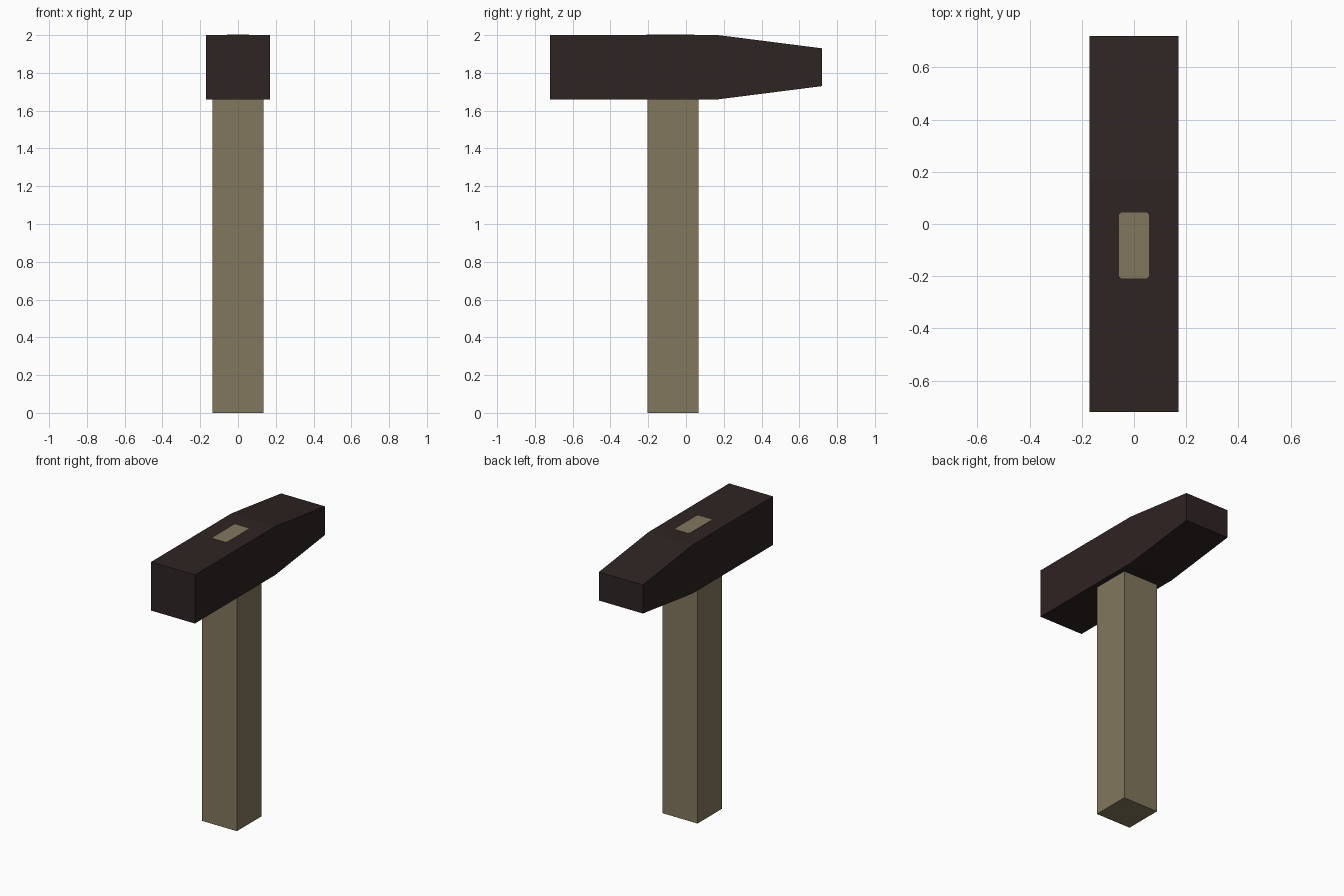
import bpy

cube = bpy.data.objects.get("Cube")
if cube:
    bpy.data.objects.remove(cube, do_unlink=True)


def material(name, rgb):
    mat = bpy.data.materials.new(name)
    mat.use_nodes = True
    mat.diffuse_color = (*rgb, 1)
    bsdf = next(n for n in mat.node_tree.nodes if n.type == 'BSDF_PRINCIPLED')
    bsdf.inputs["Base Color"].default_value = (*rgb, 1)
    return mat


def prism(name, outline, offset, mat):
    """Extrude a counter-clockwise 3D outline along an offset vector."""
    n = len(outline)
    far = [tuple(a + b for a, b in zip(p, offset)) for p in outline]
    faces = [tuple(reversed(range(n))), tuple(range(n, 2 * n))]
    faces += [(i, (i + 1) % n, n + (i + 1) % n, n + i) for i in range(n)]
    mesh = bpy.data.meshes.new(name)
    mesh.from_pydata(outline + far, [], faces)
    mesh.materials.append(mat)
    obj = bpy.data.objects.new(name, mesh)
    bpy.context.collection.objects.link(obj)
    return obj


wood = material("weathered_wood", (0.225, 0.185, 0.112))
iron = material("dark_iron", (0.028, 0.017, 0.017))

# Square wooden handle
prism("handle", [(-0.135, -0.205, 0), (0.135, -0.205, 0),
                 (0.135, 0.065, 0), (-0.135, 0.065, 0)], (0, 0, 1.66), wood)

# Head: side profile with a tapered peen at the back
profile = [(-0.72, 1.66), (0.17, 1.66), (0.72, 1.73),
           (0.72, 1.93), (0.17, 2.0), (-0.72, 2.0)]
prism("head", [(-0.17, y, z) for y, z in profile], (0.34, 0, 0), iron)

# End of the handle showing through the top, with clipped corners
hx, hy, c, cy = 0.057, 0.127, 0.009, -0.082
corners = [(-hx + c, -hy), (hx - c, -hy), (hx, -hy + c), (hx, hy - c),
           (hx - c, hy), (-hx + c, hy), (-hx, hy - c), (-hx, -hy + c)]
prism("handle_end", [(x, y + cy, 1.997) for x, y in corners], (0, 0, 0.005), wood)
